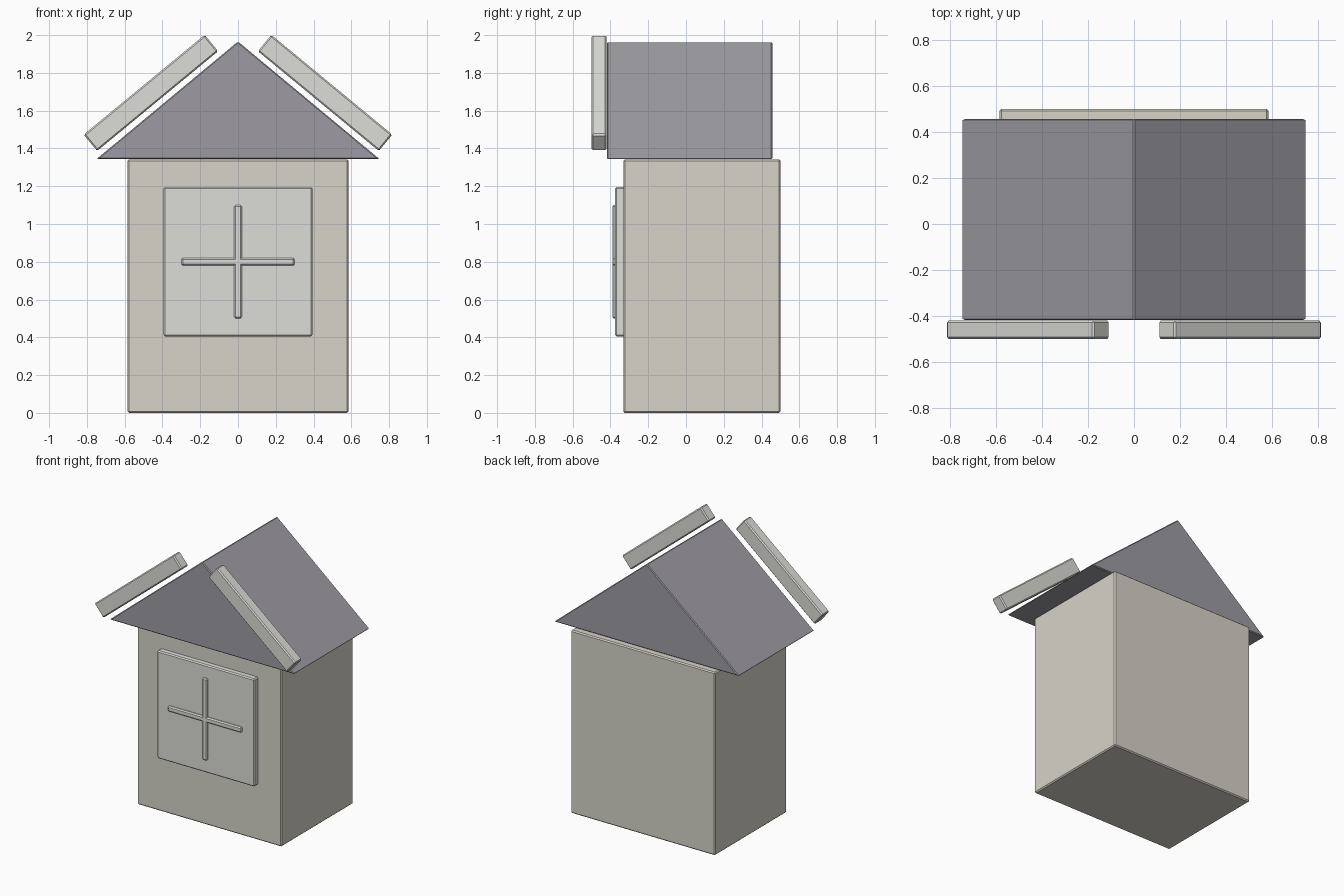
import bpy
from math import radians

if "Cube" in bpy.data.objects:
    bpy.data.objects.remove(bpy.data.objects["Cube"])


def material(name, color):
    m = bpy.data.materials.new(name)
    m.diffuse_color = (*color, 1)
    m.use_nodes = True
    m.node_tree.nodes["Principled BSDF"].inputs["Base Color"].default_value = m.diffuse_color
    return m


WALL = material("wall_beige", (0.68, 0.66, 0.58))
ROOF = material("roof_grey", (0.34, 0.33, 0.36))
TRIM = material("trim_light", (0.72, 0.73, 0.69))


def extrude(name, profile, y0, y1, mat, bevel=0.008):
    """Extrude an x/z profile along y and soften its edges."""
    n = len(profile)
    verts = [(x, y, z) for y in (y0, y1) for x, z in profile]
    faces = [tuple(range(n)), tuple(reversed(range(n, 2 * n)))]
    faces += [(i, i + n, (i + 1) % n + n, (i + 1) % n) for i in range(n)]
    mesh = bpy.data.meshes.new(name)
    mesh.from_pydata(verts, [], faces)
    mesh.materials.append(mat)
    ob = bpy.data.objects.new(name, mesh)
    bpy.context.collection.objects.link(ob)
    mod = ob.modifiers.new("soft_edges", "BEVEL")
    mod.width = bevel
    mod.segments = 1
    return ob


def box(name, x, z0, z1, y0, y1, mat, bevel=0.008):
    return extrude(name, [(-x, z0), (x, z0), (x, z1), (-x, z1)], y0, y1, mat, bevel)


# House body
box("house_body", 0.585, 0.0, 1.342, -0.332, 0.5, WALL)

# Gable roof
extrude("gable_roof", [(-0.75, 1.343), (0.75, 1.343), (0, 1.966)], -0.418, 0.457, ROOF, 0.006)

# Window panel with cross bars
box("window_panel", 0.395, 0.405, 1.195, -0.375, -0.32, TRIM)
box("window_bar_horizontal", 0.30, 0.78, 0.82, -0.39, -0.35, TRIM)
box("window_bar_vertical", 0.02, 0.50, 1.10, -0.39, -0.35, TRIM)

# Sloped boards along the front gable
for side, label in ((-1, "left"), (1, "right")):
    board = box("gable_board_" + label, 0.415, -0.056, 0.056, -0.5, -0.42, TRIM)
    board.location = (side * 0.461, 0, 1.694)
    board.rotation_euler = (0, radians(39.5) * side, 0)
